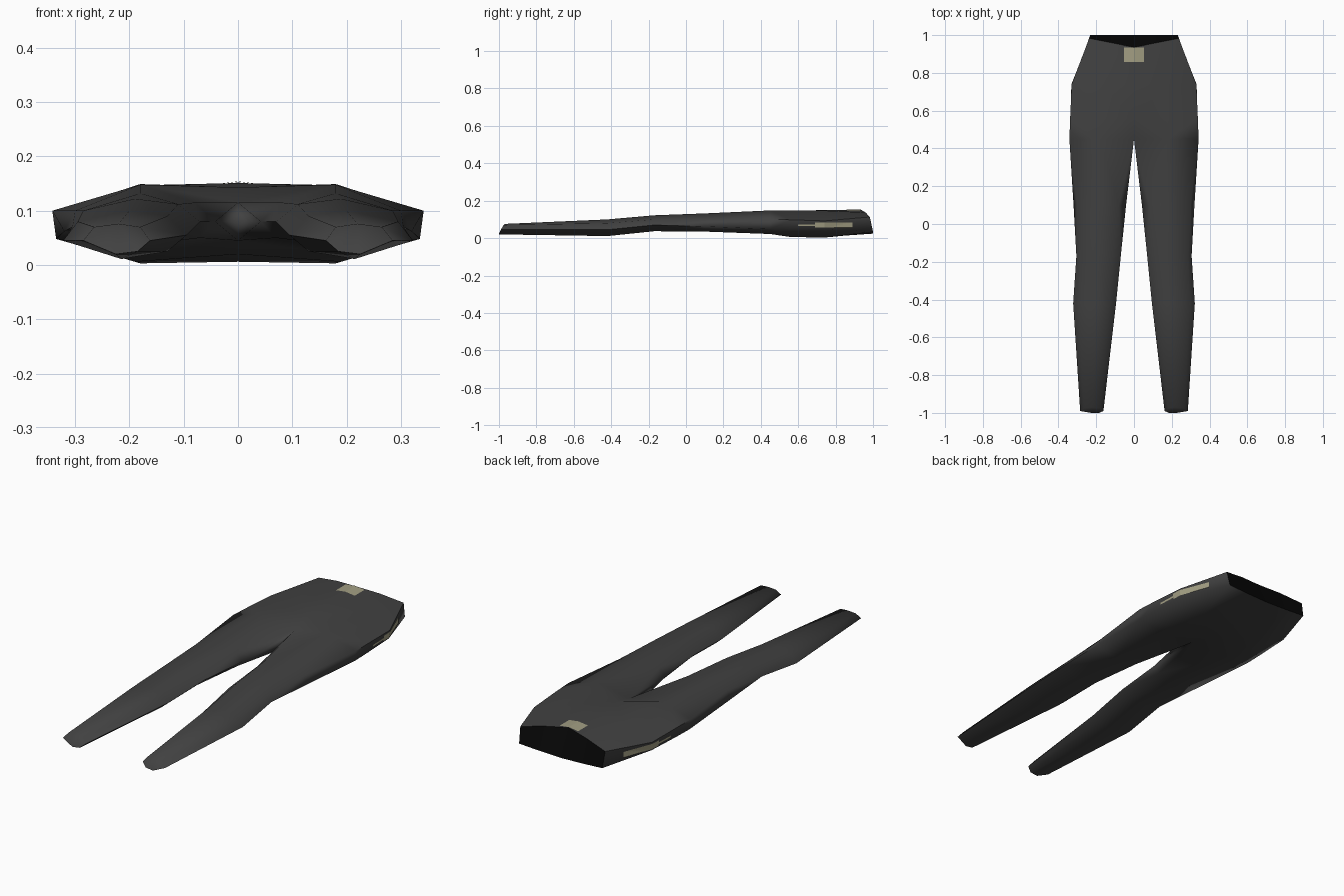
import bpy, bmesh, math
from mathutils import Vector
from mathutils.bvhtree import BVHTree

if "Cube" in bpy.data.objects:
    bpy.data.objects.remove(bpy.data.objects["Cube"])


def material(name, col):
    m = bpy.data.materials.new(name)
    m.diffuse_color = (*col, 1)
    m.use_nodes = True
    m.node_tree.nodes["Principled BSDF"].inputs["Base Color"].default_value = m.diffuse_color
    return m


GREY = material("charcoal fabric", (0.053, 0.053, 0.053))
BLACK = material("dark inside", (0.002, 0.002, 0.002))
TAN = material("tan patch", (0.36, 0.34, 0.225))


def add_object(name, bm, mat, smooth=None):
    """Turn a right-hand half mesh into a mirrored object."""
    me = bpy.data.meshes.new(name)
    bm.to_mesh(me)
    me.materials.append(mat)
    ob = bpy.data.objects.new(name, me)
    bpy.context.collection.objects.link(ob)
    if smooth:
        bpy.ops.object.select_all(action='DESELECT')
        ob.select_set(True)
        bpy.context.view_layer.objects.active = ob
        bpy.ops.object.shade_smooth_by_angle(angle=math.radians(smooth))
    mod = ob.modifiers.new("mirror", 'MIRROR')
    mod.merge_threshold = 0.0005
    return ob


# Half cross-sections: inner top, top, outer top, outer bottom, bottom, inner bottom (x, z)
HIPS = [
    (0.74, [(0, .151), (.17, .147), (.33, .092), (.325, .05), (.18, .003), (0, .006)]),
    (0.56, [(0, .143), (.18, .149), (.338, .098), (.332, .048), (.19, .006), (0, .02)]),
    (0.45, [(0, .115), (.18, .148), (.342, .1), (.335, .048), (.18, .022), (0, .045)]),
]
LEGS = [  # same order, with the inner-leg point last
    (0.1, [(.08, .115), (.18, .132), (.30, .1), (.32, .062), (.19, .035), (.07, .05), (.042, .08)]),
    (-0.17, [(.11, .112), (.19, .122), (.285, .1), (.305, .07), (.2, .037), (.11, .045), (.07, .08)]),
    (-0.42, [(.13, .09), (.2, .1), (.295, .08), (.322, .045), (.215, .011), (.13, .025), (.095, .055)]),
]
WAIST = [(0, .935, .152), (.12, .96, .137), (.237, .983, .113),
         (.232, 1, .034), (.12, 1, .028), (0, 1, .024)]
ANKLE = [(.18, -.975, .07), (.22, -.97, .076), (.265, -.975, .07),
         (.285, -.99, .045), (.225, -1, .02), (.185, -1, .025), (.162, -.99, .045)]

rings = [WAIST] + [[(x, y, z) for x, z in pts] for y, pts in HIPS + LEGS] + [ANKLE]
rings[3].append((0, .465, .08))  # crotch point closes the leg loops

# Leggings body
bm = bmesh.new()
vs = [[bm.verts.new(p) for p in r] for r in rings]
for a, b in zip(vs, vs[1:]):
    n = len(a)
    for i in range(n if n == 7 else 5):
        j = (i + 1) % n
        bm.faces.new((a[i], a[j], b[j], b[i]))
bm.faces.new(vs[-1])
bmesh.ops.recalc_face_normals(bm, faces=bm.faces)
if max(bm.faces, key=lambda f: f.calc_center_median().z).normal.z < 0:
    bmesh.ops.reverse_faces(bm, faces=bm.faces)
bmesh.ops.triangulate(bm, faces=bm.faces)
tree = BVHTree.FromBMesh(bm)
add_object("leggings", bm, GREY, 75)

# Dark waist opening
bm = bmesh.new()
w = [bm.verts.new(p) for p in WAIST]
for a, b, c, d in ((0, 1, 4, 5), (1, 2, 3, 4)):
    bm.faces.new((w[a], w[d], w[c], w[b]))
bmesh.ops.recalc_face_normals(bm, faces=bm.faces)
if next(iter(bm.faces)).normal.y < 0:
    bmesh.ops.reverse_faces(bm, faces=bm.faces)
add_object("waist_opening", bm, BLACK)


def patch(name, point, direction, nu, nv):
    """Thin sheet dropped onto the body along a direction."""
    d = Vector(direction)
    bm = bmesh.new()
    grid = []
    for i in range(nu + 1):
        row = []
        for j in range(nv + 1):
            p = Vector(point(i / nu, j / nv))
            hit = tree.ray_cast(p, d)[0]
            row.append(bm.verts.new((hit if hit else p) - d * 0.002))
        grid.append(row)
    for v in bm.verts:
        if v.co.x < 0.001:
            v.co.x = 0
    for i in range(nu):
        for j in range(nv):
            bm.faces.new((grid[i][j], grid[i + 1][j], grid[i + 1][j + 1], grid[i][j + 1]))
    bm.normal_update()
    if next(iter(bm.faces)).normal.dot(d) > 0:
        bmesh.ops.reverse_faces(bm, faces=bm.faces)
    add_object(name, bm, TAN)


# Front waist patch, side patches and their narrow tails
patch("front_patch", lambda u, v: (.0002 + .052 * u, .857 + .077 * v, .4), (0, 0, -1), 4, 6)
patch("side_patch", lambda u, v: (.6, .69 + .2 * u, .056 + .028 * v), (-1, 0, 0), 12, 4)
patch("side_patch_tail", lambda u, v: (.6, .6 + .09 * u, .064 + .009 * v), (-1, 0, 0), 6, 2)
